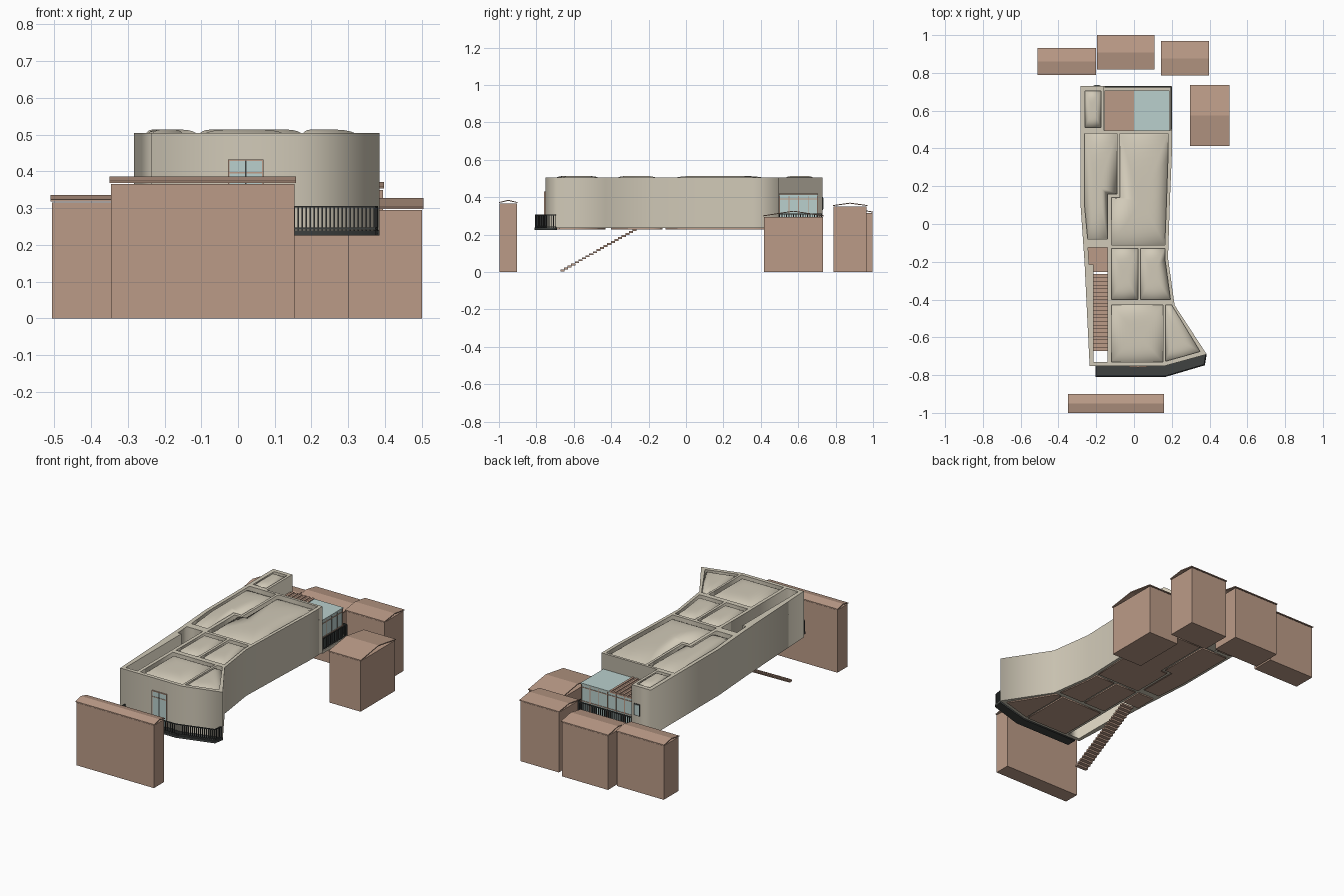
import bpy, bmesh, math
from mathutils import Vector

if "Cube" in bpy.data.objects:
    bpy.data.objects.remove(bpy.data.objects["Cube"])


def material(name, rgb):
    m = bpy.data.materials.new(name)
    m.diffuse_color = (*rgb, 1)
    m.use_nodes = True
    m.node_tree.nodes["Principled BSDF"].inputs["Base Color"].default_value = m.diffuse_color
    return m


CREAM = material("cream plaster", (0.64, 0.59, 0.48))
BROWN = material("brown clay", (0.50, 0.33, 0.245))
GLASS = material("pale glass", (0.49, 0.63, 0.61))
DARK = material("dark metal", (0.05, 0.055, 0.053))


def finish(name, bm, mat):
    bmesh.ops.recalc_face_normals(bm, faces=bm.faces)
    me = bpy.data.meshes.new(name)
    bm.to_mesh(me)
    bm.free()
    me.materials.append(mat)
    ob = bpy.data.objects.new(name, me)
    bpy.context.collection.objects.link(ob)
    return ob


def add_box(bm, x0, x1, y0, y1, z0, z1):
    vs = bmesh.ops.create_cube(bm, size=1)["verts"]
    for v in vs:
        v.co = ((x0 + x1) / 2 + v.co.x * (x1 - x0),
                (y0 + y1) / 2 + v.co.y * (y1 - y0),
                (z0 + z1) / 2 + v.co.z * (z1 - z0))


def boxes(name, items, mat):
    bm = bmesh.new()
    for b in items:
        add_box(bm, *b)
    return finish(name, bm, mat)


def plate(name, loops, z0, z1, mat):
    """Extruded outline; further loops are holes."""
    cu = bpy.data.curves.new(name, "CURVE")
    cu.dimensions = "2D"
    cu.fill_mode = "BOTH"
    cu.extrude = (z1 - z0) / 2
    for loop in loops:
        s = cu.splines.new("POLY")
        s.points.add(len(loop) - 1)
        for p, c in zip(s.points, loop):
            p.co = (c[0], c[1], 0, 1)
        s.use_cyclic_u = True
    cu.materials.append(mat)
    ob = bpy.data.objects.new(name, cu)
    bpy.context.collection.objects.link(ob)
    ob.location.z = (z0 + z1) / 2
    bpy.ops.object.select_all(action="DESELECT")
    ob.select_set(True)
    bpy.context.view_layer.objects.active = ob
    bpy.ops.object.convert(target="MESH")


def pillow(name, loop, centre=None, base=0.478, rise=0.036):
    """Puffed roof panel made of shrinking rings."""
    n = len(loop)
    c = Vector(centre) if centre else sum((Vector(p) for p in loop), Vector((0, 0))) / n
    bm = bmesh.new()
    rings = []
    for k in range(10):
        s = 1 - (k / 10) ** 1.6
        rings.append([bm.verts.new((*(c + (Vector(p) - c) * s),
                                    base + rise * (1 - s ** 5))) for p in loop])
    tip = bm.verts.new((c.x, c.y, base + rise))
    for a, b in zip(rings, rings[1:]):
        for i in range(n):
            bm.faces.new((a[i], a[(i + 1) % n], b[(i + 1) % n], b[i]))
    for i in range(n):
        bm.faces.new((rings[-1][i], rings[-1][(i + 1) % n], tip))
    ob = finish(name, bm, CREAM)
    if sum(p.normal.z for p in ob.data.polygons) < 0:
        ob.data.flip_normals()
    for p in ob.data.polygons:
        p.use_smooth = True


def railing(name, path, z0, z1, gap=0.0115, t=0.0022):
    bm = bmesh.new()
    for a, b in zip(path, path[1:]):
        a, b = Vector(a), Vector(b)
        d = b - a
        for z in (z0 + 0.006, z1):
            vs = bmesh.ops.create_cube(bm, size=1)["verts"]
            ang = math.atan2(d.y, d.x)
            for v in vs:
                x, y = v.co.x * d.length, v.co.y * 2.4 * t
                v.co = ((a.x + b.x) / 2 + x * math.cos(ang) - y * math.sin(ang),
                        (a.y + b.y) / 2 + x * math.sin(ang) + y * math.cos(ang),
                        z + v.co.z * 0.005)
        n = max(1, round(d.length / gap))
        for i in range(n + 1):
            p = a + d * i / n
            add_box(bm, p.x - t, p.x + t, p.y - t, p.y + t, z0, z1)
    finish(name, bm, DARK)


# Raised main building: outer wall and the room openings inside it
outline = [(-0.283, 0.73), (-0.16, 0.73), (-0.16, 0.495), (0.2, 0.495), (0.2, 0.36),
           (0.19, 0.12), (0.18, -0.18), (0.215, -0.43), (0.385, -0.69), (0.16, -0.752),
           (-0.235, -0.752), (-0.262, -0.2), (-0.283, 0.1)]
cells = {
    "tower": ([(-0.26, 0.51), (-0.175, 0.51), (-0.175, 0.705), (-0.26, 0.705)], None),
    "left_hall": ([(-0.245, -0.08), (-0.14, -0.08), (-0.14, 0.16), (-0.09, 0.16),
                   (-0.09, 0.48), (-0.262, 0.48), (-0.262, 0.1)], (-0.19, 0.2)),
    "right_hall": ([(-0.12, -0.11), (0.163, -0.11), (0.172, 0.12), (0.18, 0.36),
                    (0.18, 0.48), (-0.075, 0.48), (-0.075, 0.14), (-0.12, 0.14)], (0.04, 0.12)),
    "mid_left": ([(-0.12, -0.4), (0.02, -0.4), (0.02, -0.13), (-0.12, -0.13)], None),
    "mid_right": ([(0.035, -0.4), (0.193, -0.4), (0.163, -0.18), (0.163, -0.13),
                   (0.035, -0.13)], (0.1, -0.26)),
    "front_room": ([(-0.12, -0.73), (0.153, -0.73), (0.153, -0.43), (-0.12, -0.43)], None),
    "corner_room": ([(0.166, -0.727), (0.35, -0.675), (0.2, -0.43), (0.166, -0.43)],
                    (0.215, -0.6)),
}
stairwell = [(-0.215, -0.73), (-0.14, -0.73), (-0.14, -0.125), (-0.243, -0.125), (-0.238, -0.215),
             (-0.215, -0.215)]
plate("building_walls", [outline] + [c[0] for c in cells.values()] + [stairwell],
      0.235, 0.505, CREAM)
for key, (loop, centre) in cells.items():
    pillow(key + "_roof", loop, centre)
    plate(key + "_floor", [loop], 0.228, 0.242, BROWN)

# Landing and open stair
boxes("stair_landing", [(-0.243, -0.14, -0.255, -0.125, 0.228, 0.24)], BROWN)
steps = 21
boxes("stair_treads", [(-0.215, -0.14, -0.672 + i * 0.0193, -0.650 + i * 0.0193,
                        0.004 + i * 0.0108, 0.014 + i * 0.0108) for i in range(steps)], BROWN)

# Front balcony
plate("balcony_slab", [[(-0.205, -0.752), (-0.205, -0.81), (0.165, -0.81), (0.375, -0.748),
                        (0.385, -0.69), (0.16, -0.752)]], 0.226, 0.239, DARK)
railing("balcony_railing", [(-0.2, -0.757), (-0.2, -0.806), (0.164, -0.806),
                            (0.371, -0.744), (0.379, -0.696)], 0.239, 0.304)

# Front glazed door
boxes("front_door_glass", [(-0.025, 0.067, -0.756, -0.751, 0.24, 0.43)], GLASS)
boxes("front_door_frame",
      [(x - 0.002, x + 0.002, -0.758, -0.751, 0.24, 0.432) for x in (-0.025, 0.021, 0.067)]
      + [(-0.025, 0.067, -0.758, -0.751, z - 0.002, z + 0.002) for z in (0.397, 0.43)], BROWN)
boxes("front_door_middle", [(0.019, 0.023, -0.759, -0.757, 0.24, 0.43)], DARK)

# Small tower window
boxes("tower_window_frame", [(-0.214, -0.178, 0.729, 0.733, 0.333, 0.402)], DARK)
boxes("tower_window_glass", [(-0.210, -0.182, 0.729, 0.735, 0.338, 0.397)], GLASS)

# Rear terrace with the glazed room
boxes("terrace_slab", [(-0.16, 0.2, 0.495, 0.73, 0.228, 0.245)], CREAM)
boxes("glazed_room", [(-0.155, 0.183, 0.496, 0.703, 0.245, 0.408)], GLASS)
bars = [(x - 0.002, x + 0.002, 0.70, 0.706, 0.245, 0.41)
        for x in [-0.153 + i * 0.0559 for i in range(7)]]
bars += [(0.18, 0.186, y - 0.002, y + 0.002, 0.245, 0.41) for y in (0.5, 0.551, 0.602, 0.653, 0.702)]
for z in (0.31, 0.39, 0.408):
    bars += [(-0.155, 0.185, 0.70, 0.706, z - 0.002, z + 0.002),
             (0.18, 0.186, 0.496, 0.704, z - 0.002, z + 0.002)]
boxes("glazed_room_frame", bars, BROWN)
boxes("glass_roof", [(0, 0.187, 0.496, 0.707, 0.408, 0.414)], GLASS)
boxes("tiled_roof", [(-0.157 + i * 0.0131, -0.157 + (i + 1) * 0.0131, 0.496, 0.707,
                      0.408, 0.414 + 0.005 * (i % 2)) for i in range(12)], BROWN)
railing("terrace_railing", [(-0.155, 0.725), (0.195, 0.725), (0.195, 0.5)], 0.245, 0.31, 0.0125)


# Surrounding houses: plain block plus a thin open gable roof
def house(name, x0, x1, y0, y1, top, ridge):
    e = 0.004
    boxes(name + "_block", [(x0 + e, x1 - e, y0 + e, y1 - e, 0, top)], BROWN)
    ym, t, eave = (y0 + y1) / 2, 0.005, top + 0.003
    prof = [(y0, eave), (ym, ridge - t), (y1, eave), (y1, eave + t), (ym, ridge), (y0, eave + t)]
    bm = bmesh.new()
    a, b = ([bm.verts.new((x, y, z)) for y, z in prof] for x in (x0, x1))
    for i in range(6):
        j = (i + 1) % 6
        bm.faces.new((a[i], a[j], b[j], b[i]))
    for s in (a, b):
        bm.faces.new((s[0], s[1], s[4], s[5]))
        bm.faces.new((s[1], s[2], s[3], s[4]))
    finish(name + "_roof", bm, BROWN)


house("front_house", -0.35, 0.158, -1.0, -0.9, 0.366, 0.386)
house("back_left_house", -0.51, -0.2, 0.79, 0.932, 0.315, 0.336)
house("back_middle_house", -0.197, 0.108, 0.818, 1.0, 0.315, 0.34)
house("back_right_house", 0.142, 0.398, 0.785, 0.97, 0.35, 0.371)
house("side_house", 0.297, 0.505, 0.412, 0.737, 0.295, 0.328)
